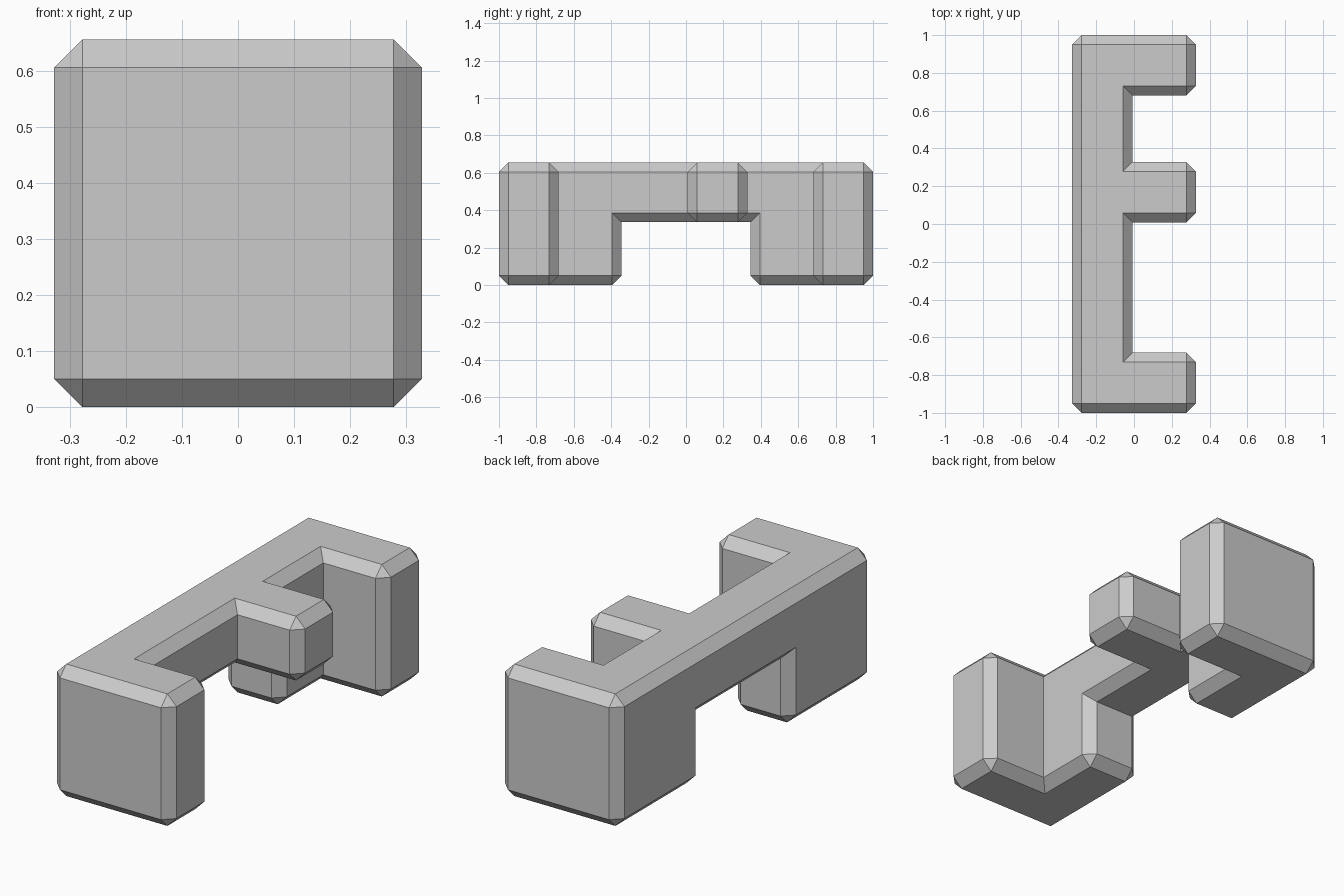
import bpy
import bmesh
from mathutils import Vector

if "Cube" in bpy.data.objects:
    bpy.data.objects.remove(bpy.data.objects["Cube"], do_unlink=True)

PITCH, GAP, CHAMFER = 0.33625, 0.00875, 0.05   # unit size, fit clearance, edge cut
HALF = 2 * PITCH / 2 - GAP                     # half of the square section
LOW, HIGH = 0.0, 2 * HALF
MID = HALF + GAP                               # underside of the bridge

# Parts of the notched bar as (min corner, max corner)
parts = [
    ((-HALF, -1, MID), (-GAP, 1, HIGH)),                       # long bridge
    ((-HALF, -1, LOW), (-GAP, -PITCH - GAP, MID)),             # front foot
    ((-HALF, PITCH + GAP, LOW), (-GAP, 1, MID)),               # back foot
    ((-GAP, -1, LOW), (HALF, -2 * PITCH - GAP, HIGH)),         # front end arm
    ((-GAP, 2 * PITCH + GAP, LOW), (HALF, 1, HIGH)),           # back end arm
    ((-GAP, GAP, MID), (HALF, PITCH - GAP, HIGH)),             # middle arm
]

# Shared grid lines let all parts fuse into one clean shell
lines = [sorted({round(c[a], 5) for p in parts for c in p}) for a in range(3)]


def filled(idx):
    if any(i < 0 or i >= len(lines[a]) - 1 for a, i in enumerate(idx)):
        return False
    mid = [(lines[a][i] + lines[a][i + 1]) / 2 for a, i in enumerate(idx)]
    return any(all(lo[a] < mid[a] < hi[a] for a in range(3)) for lo, hi in parts)


def add_wall(bm, idx, axis, side):
    u, v = (axis + 1) % 3, (axis + 2) % 3
    corners = []
    for du, dv in ((0, 0), (1, 0), (1, 1), (0, 1)):
        p = Vector()
        p[axis] = lines[axis][idx[axis] + side]
        p[u] = lines[u][idx[u] + du]
        p[v] = lines[v][idx[v] + dv]
        corners.append(bm.verts.new(p))
    bm.faces.new(corners if side else corners[::-1])


# Outer walls only
bm = bmesh.new()
nx, ny, nz = (len(l) - 1 for l in lines)
for idx in ((i, j, k) for i in range(nx) for j in range(ny) for k in range(nz)):
    if not filled(idx):
        continue
    for axis in range(3):
        for side in (0, 1):
            near = list(idx)
            near[axis] += 2 * side - 1
            if not filled(near):
                add_wall(bm, idx, axis, side)
bmesh.ops.remove_doubles(bm, verts=bm.verts[:], dist=0.0005)
bmesh.ops.dissolve_limit(bm, angle_limit=0.01, verts=bm.verts[:], edges=bm.edges[:])
bm.normal_update()

# Flat chamfer on outward edges; inside corners stay sharp
outward = [e for e in bm.edges if e.is_manifold and e.calc_face_angle_signed() > 0.1]
bmesh.ops.bevel(bm, geom=outward, offset=CHAMFER, offset_type='OFFSET', segments=1,
                profile=0.5, affect='EDGES', clamp_overlap=False)

mesh = bpy.data.meshes.new("notched_bar")
bm.to_mesh(mesh)
bm.free()
bar = bpy.data.objects.new("notched_bar", mesh)
bpy.context.collection.objects.link(bar)

grey = bpy.data.materials.new("light grey")
grey.use_nodes = True
colour = (0.6, 0.6, 0.6, 1)
grey.diffuse_color = colour
grey.node_tree.nodes["Principled BSDF"].inputs["Base Color"].default_value = colour
mesh.materials.append(grey)
